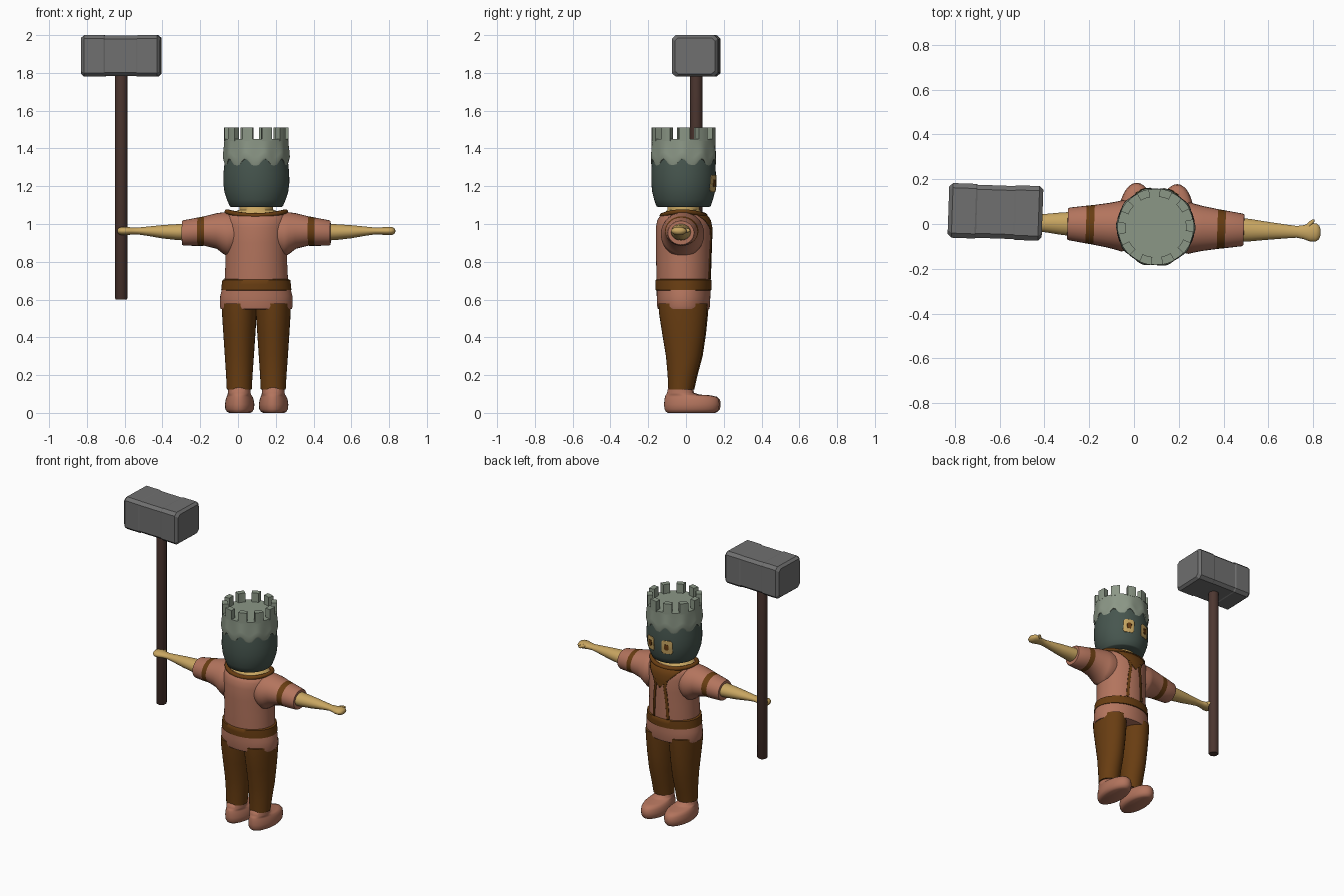
import bpy, bmesh, math
from mathutils import Matrix, Vector

if "Cube" in bpy.data.objects:
    bpy.data.objects.remove(bpy.data.objects["Cube"])

# whole figure is turned slightly and stands right of centre
PLACE = Matrix.Translation((0.097, -0.013, 0)) @ Matrix.Rotation(math.radians(-2), 4, 'Z')


def material(name, rgb):
    m = bpy.data.materials.new(name)
    m.diffuse_color = (*rgb, 1)
    m.use_nodes = True
    m.node_tree.nodes["Principled BSDF"].inputs["Base Color"].default_value = m.diffuse_color
    return m


SALMON = material("salmon_cloth", (0.45, 0.175, 0.11))
BROWN = material("brown_cloth", (0.14, 0.047, 0.006))
TAN = material("tan_skin", (0.58, 0.38, 0.12))
HELM = material("dark_green_grey", (0.062, 0.092, 0.077))
CROWN = material("pale_green_grey", (0.26, 0.31, 0.24))
STONE = material("hammer_grey", (0.16, 0.16, 0.16))
WOOD = material("dark_wood", (0.075, 0.038, 0.03))


def build(name, verts, faces, mats, bands=None, angle=50):
    """Mesh object from local points; bands maps face index -> material slot."""
    me = bpy.data.meshes.new(name)
    me.from_pydata([PLACE @ Vector(v) for v in verts], [], faces)
    for m in mats:
        me.materials.append(m)
    for i, p in enumerate(me.polygons):
        p.material_index = bands(i) if bands else 0
    bm = bmesh.new()
    bm.from_mesh(me)
    bmesh.ops.recalc_face_normals(bm, faces=bm.faces)
    bm.to_mesh(me)
    bm.free()
    ob = bpy.data.objects.new(name, me)
    bpy.context.collection.objects.link(ob)
    if angle:
        bpy.ops.object.select_all(action='DESELECT')
        ob.select_set(True)
        bpy.context.view_layer.objects.active = ob
        bpy.ops.object.shade_smooth_by_angle(angle=math.radians(angle))
    return ob


def stack(name, rings, mats, bands=None, angle=50):
    """Skin a list of equal-length closed rings and cap both ends."""
    n = len(rings[0])
    faces = [(i * n + j, i * n + (j + 1) % n, (i + 1) * n + (j + 1) % n, (i + 1) * n + j)
             for i in range(len(rings) - 1) for j in range(n)]
    faces += [tuple(range(n)), tuple(range((len(rings) - 1) * n, len(rings) * n))]
    return build(name, [v for r in rings for v in r], faces, mats,
                 (lambda f: (bands or {}).get(f // n, 0)), angle)


def circle(n):
    return [(math.cos(2 * math.pi * j / n), math.sin(2 * math.pi * j / n)) for j in range(n)]


def loft_z(name, rows, mat, cx=0, n=40, angle=50):
    """rows: (z, rx, ry, cy)"""
    return stack(name, [[(cx + rx * c, cy + ry * s, z) for c, s in circle(n)]
                        for z, rx, ry, cy in rows], [mat], angle=angle)


def loft_x(name, rows, mats, side, bands=None, n=28):
    """rows: (distance from body centre, z, rz, ry)"""
    return stack(name, [[(side * d, ry * c, z + rz * s) for c, s in circle(n)]
                        for d, z, rz, ry in rows], mats, bands)


def patch(name, profile, rows, mat, lift=0.004):
    """Thin painted plate on the +y side of a z loft; rows: (z, x0, x1)."""
    def lerp(table, z):
        for a, b in zip(table, table[1:]):
            if a[0] <= z <= b[0]:
                t = (z - a[0]) / (b[0] - a[0])
                return [p + (q - p) * t for p, q in zip(a, b)]
        return table[-1]
    fine = []
    for a, b in zip(rows, rows[1:]):
        fine += [[p + (q - p) * k / 8 for p, q in zip(a, b)] for k in range(8)]
    fine.append(rows[-1])
    m, verts = 12, []
    for z, x0, x1 in fine:
        _, rx, ry, cy = lerp(profile, z)
        for k in range(m + 1):
            x = x0 + (x1 - x0) * k / m
            verts.append((x, cy + ry * math.sqrt(max(0, 1 - (x / rx) ** 2)) + lift, z))
    faces = [(i * (m + 1) + k, i * (m + 1) + k + 1, (i + 1) * (m + 1) + k + 1, (i + 1) * (m + 1) + k)
             for i in range(len(fine) - 1) for k in range(m)]
    ob = build(name, verts, faces, [mat])
    sol = ob.modifiers.new("thickness", 'SOLIDIFY')
    sol.thickness, sol.offset = 0.004, 0
    return ob


# tunic body, skirt and belt
TORSO = [(0.64, .165, .14, 0), (0.70, .168, .143, 0), (0.8, .163, .145, 0), (0.9, .165, .147, 0),
         (0.98, .17, .147, 0), (1.02, .17, .139, 0), (1.045, .163, .123, 0), (1.057, .145, .1, 0)]
loft_z("tunic", TORSO, SALMON, n=56)
loft_z("tunic_skirt", [(.548, .17, .12, 0), (.55, .188, .136, 0), (.565, .193, .14, 0),
                       (.62, .191, .142, 0), (.655, .182, .142, 0)], SALMON, n=56)
loft_z("belt", [(.648, .176, .14, 0), (.65, .186, .148, 0), (.68, .183, .149, 0),
                (.703, .18, .148, 0), (.708, .168, .142, 0)], BROWN, n=56)

# neck, neckline skin and collar that dips front and back
loft_z("neck", [(1.04, .15, .108, 0), (1.06, .13, .1, 0), (1.075, .09, .085, 0), (1.12, .085, .085, 0)], TAN)
collar = []
for c, s in circle(56):
    z = 1.045 + .02 * c * c
    collar.append([((.155 + .014 * p) * c, (.113 + .014 * p) * s, z + .013 * q) for p, q in circle(10)])
stack("collar", collar + [collar[0]], [BROWN])

# chest panel and trailing laces on the +y side
patch("chest_panel", TORSO, [(.92, -.002, .002), (1.05, -.13, .13)], BROWN)
for s, side in ((-1, "left"), (1, "right")):
    lace = [(.708, .055), (.8, .05), (.88, .043), (.93, .035), (.97, .045)]
    patch(f"lace_{side}", TORSO, [(z, s * x - .009, s * x + .009) for z, x in lace], BROWN)

# helmet with eyes
HELMET = [(1.09, .135, .135, 0), (1.095, .141, .144, 0), (1.13, .156, .156, 0), (1.17, .169, .166, 0),
          (1.22, .175, .171, 0), (1.27, .174, .171, 0), (1.34, .167, .167, 0), (1.38, .16, .16, 0)]
loft_z("helmet", HELMET, HELM, n=56)
for s, side in ((-1, "left"), (1, "right")):
    x = s * .062
    patch(f"eye_{side}", HELMET, [(1.17, x - .024, x + .024), (1.182, x - .033, x + .033),
                                  (1.248, x - .033, x + .033), (1.26, x - .024, x + .024)], TAN)
    patch(f"pupil_{side}", HELMET, [(1.197, x - .009, x + .009), (1.206, x - .014, x + .014),
                                    (1.226, x - .014, x + .014), (1.235, x - .009, x + .009)], BROWN, .007)

# fluted crown with a dripping lower edge
wall = []
for t, r in ((0, .163), (0, .172), (.1, .176), (.35, .175), (.7, .172), (1, .171)):
    ring = []
    for j, (c, s) in enumerate(circle(120)):
        w = math.cos(10 * 2 * math.pi * j / 120)
        low = 1.322 + .022 * w
        rr = r + .004 * w * (1 - t) - .002
        ring.append((rr * c, rr * s, low + (1.45 - low) * t))
    wall.append(ring)
stack("crown", wall, [CROWN])
for k in range(10):
    mid = math.radians(-90 + 4 + 18 + 36 * k)
    rings = []
    for z in (1.44, 1.512):
        arc = [mid + math.radians(a) for a in (-9.5, -3, 3, 9.5)]
        rings.append([(.171 * math.cos(a), .171 * math.sin(a), z) for a in arc] +
                     [(.135 * math.cos(a), .135 * math.sin(a), z) for a in reversed(arc)])
    stack(f"crown_battlement_{k + 1}", rings, [CROWN], angle=30)

for s, side in ((-1, "left"), (1, "right")):
    # sleeve with a brown band
    loft_x(f"sleeve_{side}", [(.08, .955, .1, .1), (.15, .945, .118, .115), (.175, .952, .11, .108),
                              (.21, .963, .094, .1), (.275, .963, .078, .089), (.311, .959, .075, .084),
                              (.385, .953, .067, .073), (.393, .953, .063, .069), (.394, .955, .04, .045)],
           [SALMON, BROWN], s, {4: 1})
    # forearm, hand and thumb
    loft_x(f"forearm_{side}", [(.36, .957, .045, .055), (.42, .957, .042, .05), (.5, .959, .035, .04),
                               (.58, .962, .024, .031), (.63, .963, .018, .026), (.66, .963, .019, .031),
                               (.69, .963, .022, .041), (.715, .963, .022, .041), (.73, .963, .016, .03),
                               (.736, .963, .006, .012)], [TAN], s)
    stack(f"thumb_{side}", [[(s * (d + r * c), y, .966 + r * q) for c, q in circle(12)]
                            for y, d, r in ((.01, .67, .014), (.035, .685, .013), (.05, .697, .011),
                                            (.058, .702, .004))], [TAN])
    # trouser leg
    loft_z(f"trouser_leg_{side}", [(.122, .055, .055, -.012), (.124, .066, .066, -.012), (.2, .07, .076, -.005),
                                   (.3, .077, .094, .004), (.42, .085, .113, .003), (.53, .092, .127, 0),
                                   (.58, .092, .13, 0)], BROWN, s * .09, 32)
    # shoe: y range per height
    shoe = [(0, .055, -.08, .165), (.006, .067, -.09, .178), (.02, .076, -.098, .19), (.045, .078, -.1, .194),
            (.07, .074, -.098, .19), (.085, .069, -.095, .175), (.093, .064, -.092, .14),
            (.097, .062, -.088, .08), (.106, .06, -.084, .053), (.135, .058, -.078, .045)]
    loft_z(f"shoe_{side}", [(z, w, (b - a) / 2, (a + b) / 2) for z, w, a, b in shoe], SALMON, s * .09, 36, 80)

# hammer: wooden handle and chamfered stone head with a recessed middle
HX, HY = -.717, .042
stack("hammer_handle", [[(HX + r * c, HY + r * s, z) for c, s in circle(16)]
                        for z, r in ((.6, .028), (.606, .033), (1.8, .033))], [WOOD], angle=40)
OCT = [(1, .83), (.83, 1), (-.83, 1), (-1, .83), (-1, -.83), (-.83, -1), (.83, -1), (1, -.83)]
stack("hammer_head", [[(HX + x, HY + .122 * k * p, 1.89 + .11 * k * q) for p, q in OCT]
                      for x, k in ((-.21, .87), (-.193, 1), (-.09, 1), (-.083, .97), (.083, .97),
                                   (.09, 1), (.193, 1), (.21, .87))], [STONE], angle=0)
